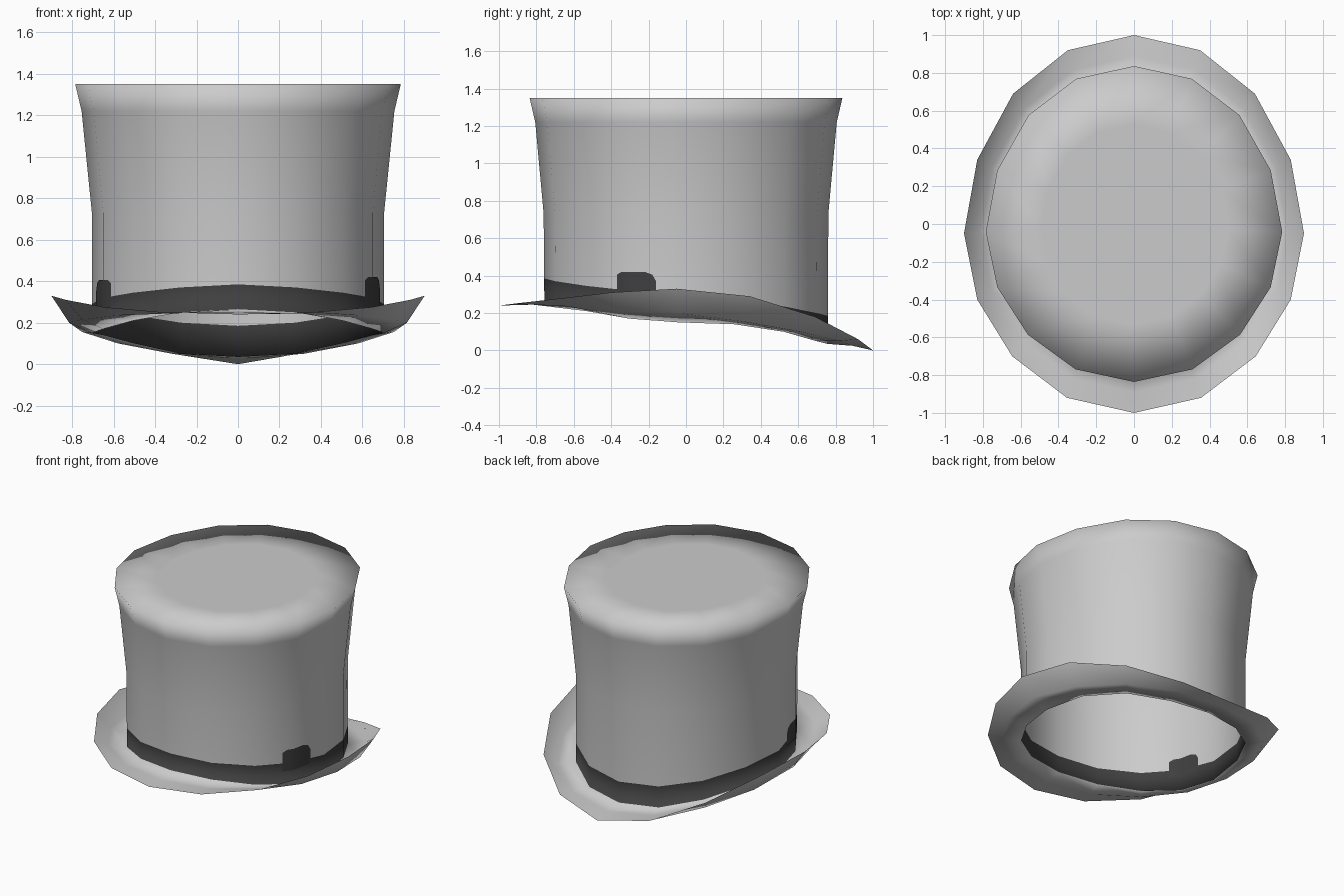
import bpy, bmesh
from mathutils import Vector

if "Cube" in bpy.data.objects:
    bpy.data.objects.remove(bpy.data.objects["Cube"])


def material(name, v):
    m = bpy.data.materials.new(name)
    m.diffuse_color = (v, v, v, 1)
    m.use_nodes = True
    m.node_tree.nodes["Principled BSDF"].inputs["Base Color"].default_value = m.diffuse_color
    return m


light = material("light_grey_felt", 0.6)
dark = material("dark_grey_ribbon", 0.05)

# Half outline of the brim from front to back (16 sides when mirrored)
HX = [0, .355, .645, .83, .90, .83, .64, .35, 0]
HY = [-1, -.92, -.70, -.40, -.05, .34, .69, .92, 1]

# Heights along the half outline, front to back
BRIM_EDGE = [.24, .25, .275, .31, .33, .29, .18, .06, 0]
BRIM_MID = [.25, .245, .235, .215, .20, .155, .10, .05, .025]
BASE = [.265, .25, .21, .17, .15, .14, .10, .05, .035]
BAND_TOP = [.385, .37, .345, .32, .29, .27, .235, .20, .185]


def ring(sx, sy, z):
    zs = z if isinstance(z, list) else [z] * 9
    half = [Vector((x * sx, y * sy, h)) for x, y, h in zip(HX, HY, zs)]
    return half + [Vector((-p.x, p.y, p.z)) for p in half[-2:0:-1]]


def finish(bm, name):
    me = bpy.data.meshes.new(name)
    bm.to_mesh(me)
    bm.free()
    me.materials.append(light)
    me.materials.append(dark)
    for p in me.polygons:
        p.use_smooth = True
    ob = bpy.data.objects.new(name, me)
    bpy.context.collection.objects.link(ob)
    return ob


# Hat shell: brim, ribbon band, flared crown and flat top as one open sheet
rings = [
    ring(1, 1, BRIM_EDGE),
    ring(.905, .89, BRIM_MID),
    ring(.783, .757, BASE),
    ring(.783, .759, BAND_TOP),
    ring(.783, .761, .73),
    ring(.838, .806, 1.22),
    ring(.872, .836, 1.35),
    ring(.55, .53, 1.35),
]
bm = bmesh.new()
loops = [[bm.verts.new(p) for p in r] for r in rings]
for k, (a, b) in enumerate(zip(loops, loops[1:])):
    for i in range(16):
        j = (i + 1) % 16
        f = bm.faces.new((a[i], a[j], b[j], b[i]))
        f.material_index = 1 if k == 2 else 0
bm.faces.new(loops[-1])
finish(bm, "hat_shell")


# Ribbon knots: thin raised tabs of the band on both sides, inside and outside
def wall_point(y):
    for i in range(8):
        y0, y1 = HY[i] * .76, HY[i + 1] * .76
        if y0 <= y <= y1:
            t = (y - y0) / (y1 - y0)
            return (HX[i] + (HX[i + 1] - HX[i]) * t) * .783


bm = bmesh.new()
for side, lift in ((1, 0), (-1, -.015)):
    for off in (1.006, .994):
        pts = [(-.37, .405), (-.345, .42), (-.304, .42),
               (-.22, .42), (-.18, .405), (-.16, .37)]
        low = [bm.verts.new((side * wall_point(y) * off, y, .27)) for y, z in pts]
        top = [bm.verts.new((side * wall_point(y) * off, y, z + lift)) for y, z in pts]
        for i in range(len(pts) - 1):
            q = [low[i], low[i + 1], top[i + 1], top[i]]
            if (side > 0) != (off > 1):
                q.reverse()
            bm.faces.new(q).material_index = 1
finish(bm, "ribbon_knots")
